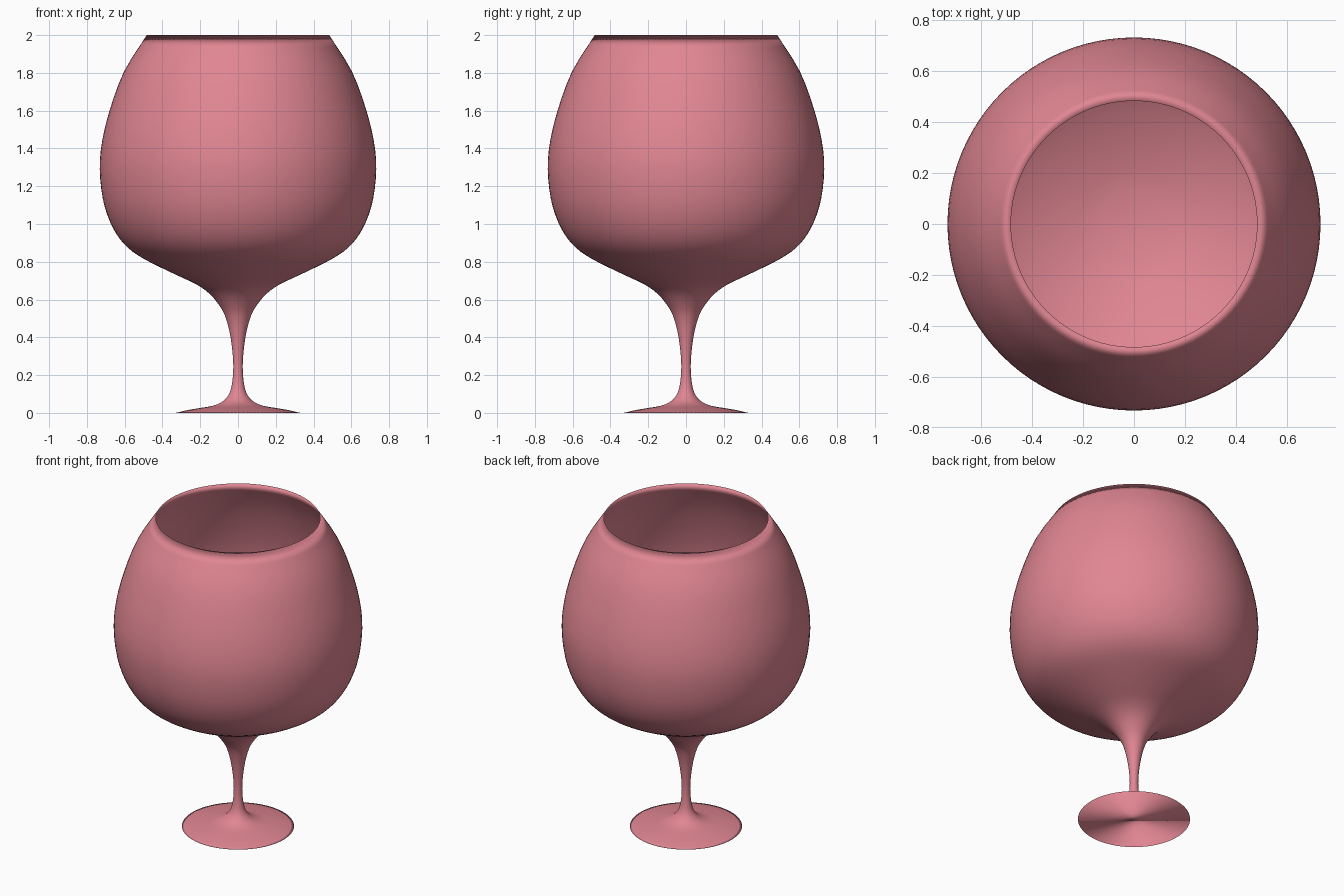
import bpy, bmesh, math
from mathutils import Vector

if "Cube" in bpy.data.objects:
    bpy.data.objects.remove(bpy.data.objects["Cube"])

SEGMENTS = 96


def smooth_path(points, steps=3):
    """Catmull-Rom interpolation through (radius, height) points."""
    p = [Vector(q) for q in points]
    p = [2 * p[0] - p[1]] + p + [2 * p[-1] - p[-2]]
    out = []
    for i in range(1, len(p) - 2):
        a, b, c, d = p[i - 1:i + 3]
        for k in range(steps):
            t = k / steps
            out.append(0.5 * (2 * b + (c - a) * t + (2 * a - 5 * b + 4 * c - d) * t ** 2
                              + (3 * b - a - 3 * c + d) * t ** 3))
    return out + [p[-2]]


# Outer wall: foot edge, stem, bowl, rim
outer = [(.33, 0), (.27, .014), (.20, .026), (.14, .036), (.10, .05), (.07, .07),
         (.045, .105), (.031, .16), (.025, .24), (.029, .32), (.043, .42),
         (.067, .51), (.10, .57), (.15, .63), (.22, .68), (.33, .732), (.47, .80),
         (.56, .855), (.625, .92), (.677, 1.01), (.715, 1.13), (.732, 1.29),
         (.719, 1.44), (.677, 1.61), (.602, 1.81), (.483, 2.0)]
# Inner wall: rim down to the rounded bowl floor
inner = [(.483, 2.0), (.587, 1.81), (.662, 1.61), (.704, 1.44), (.717, 1.29),
         (.70, 1.13), (.66, 1.02), (.605, .935), (.54, .87), (.45, .815),
         (.32, .758), (.18, .715), (.07, .70)]
profile = smooth_path(outer) + smooth_path(inner)[1:]

# Revolve the profile into rings
bm = bmesh.new()
rings = [[bm.verts.new((r * math.cos(2 * math.pi * s / SEGMENTS),
                        r * math.sin(2 * math.pi * s / SEGMENTS), z))
          for s in range(SEGMENTS)] for r, z in profile]
for low, high in zip(rings, rings[1:]):
    for s in range(SEGMENTS):
        n = (s + 1) % SEGMENTS
        bm.faces.new((low[s], low[n], high[n], high[s]))

# Flat underside of the foot and centre of the bowl floor
bm.faces.new(rings[0][::-1])
tip = bm.verts.new((0, 0, .697))
for s in range(SEGMENTS):
    bm.faces.new((rings[-1][s], rings[-1][(s + 1) % SEGMENTS], tip))
for f in bm.faces:
    f.smooth = True

mesh = bpy.data.meshes.new("goblet")
bm.to_mesh(mesh)
bm.free()
goblet = bpy.data.objects.new("goblet", mesh)
bpy.context.collection.objects.link(goblet)

# Rose glass colour
mat = bpy.data.materials.new("rose_glass")
mat.diffuse_color = (0.75, 0.24, 0.29, 1)
mat.use_nodes = True
mat.node_tree.nodes["Principled BSDF"].inputs["Base Color"].default_value = mat.diffuse_color
mesh.materials.append(mat)
